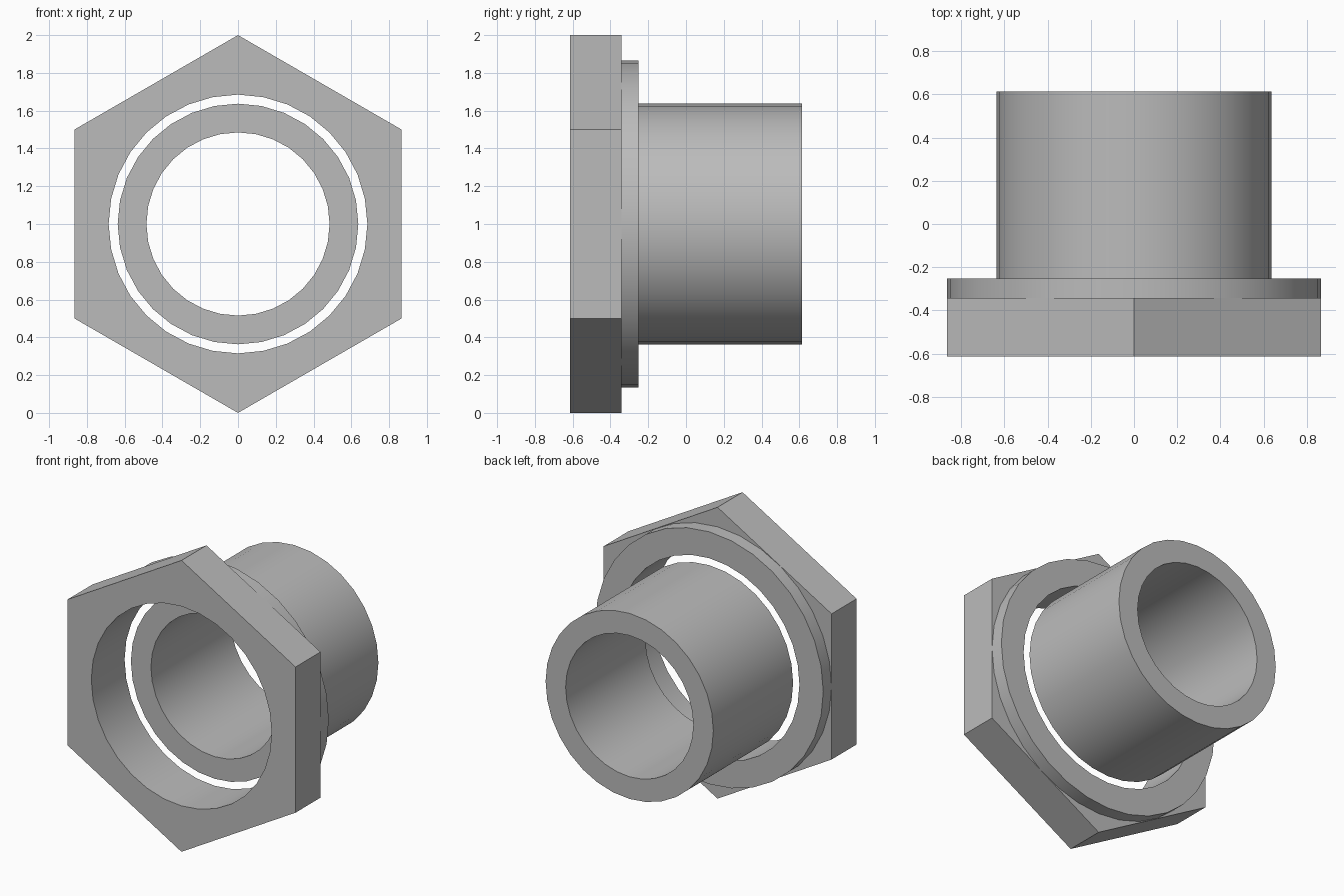
import bpy
import bmesh
import math

cube = bpy.data.objects.get("Cube")
if cube:
    bpy.data.objects.remove(cube, do_unlink=True)

GREY = (0.5, 0.5, 0.5, 1.0)
steel = bpy.data.materials.new("plain_grey")
steel.use_nodes = True
steel.diffuse_color = GREY
steel.node_tree.nodes["Principled BSDF"].inputs["Base Color"].default_value = GREY

ROUND = 32
AXIS_Z = 1.0


def loop(bm, sides, radius, y):
    """Closed polygon around the y axis with one corner pointing up."""
    verts = []
    for i in range(sides):
        a = math.tau * i / sides
        verts.append(bm.verts.new((radius * math.sin(a), y, AXIS_Z + radius * math.cos(a))))
    return [bm.edges.new((verts[i - 1], verts[i])) for i in range(sides)]


def bored_part(name, sides, radius, bore, y_front, y_back):
    """Prism along y with a round through hole."""
    bm = bmesh.new()
    edges = loop(bm, sides, radius, y_front) + loop(bm, ROUND, bore, y_front)
    if sides == ROUND:
        bmesh.ops.bridge_loops(bm, edges=edges)
    else:
        bmesh.ops.triangle_fill(bm, edges=edges, use_beauty=True)
    # Keep the front face and extrude a copy of it to the back
    ext = bmesh.ops.extrude_face_region(bm, geom=bm.faces[:], use_keep_orig=True)
    moved = [v for v in ext["geom"] if isinstance(v, bmesh.types.BMVert)]
    bmesh.ops.translate(bm, verts=moved, vec=(0, y_back - y_front, 0))
    bmesh.ops.recalc_face_normals(bm, faces=bm.faces[:])
    mesh = bpy.data.meshes.new(name)
    bm.to_mesh(mesh)
    bm.free()
    mesh.materials.append(steel)
    obj = bpy.data.objects.new(name, mesh)
    bpy.context.collection.objects.link(obj)
    bpy.ops.object.select_all(action="DESELECT")
    obj.select_set(True)
    bpy.context.view_layer.objects.active = obj
    bpy.ops.object.shade_smooth_by_angle(angle=math.radians(30))
    return obj


# Hexagonal head, round collar behind it, and the open tube
bored_part("hex_head", 6, 1.0, 0.685, -0.613, -0.342)
bored_part("round_collar", ROUND, 0.866, 0.685, -0.342, -0.252)
bored_part("tube", ROUND, 0.637, 0.485, -0.252, 0.613)
